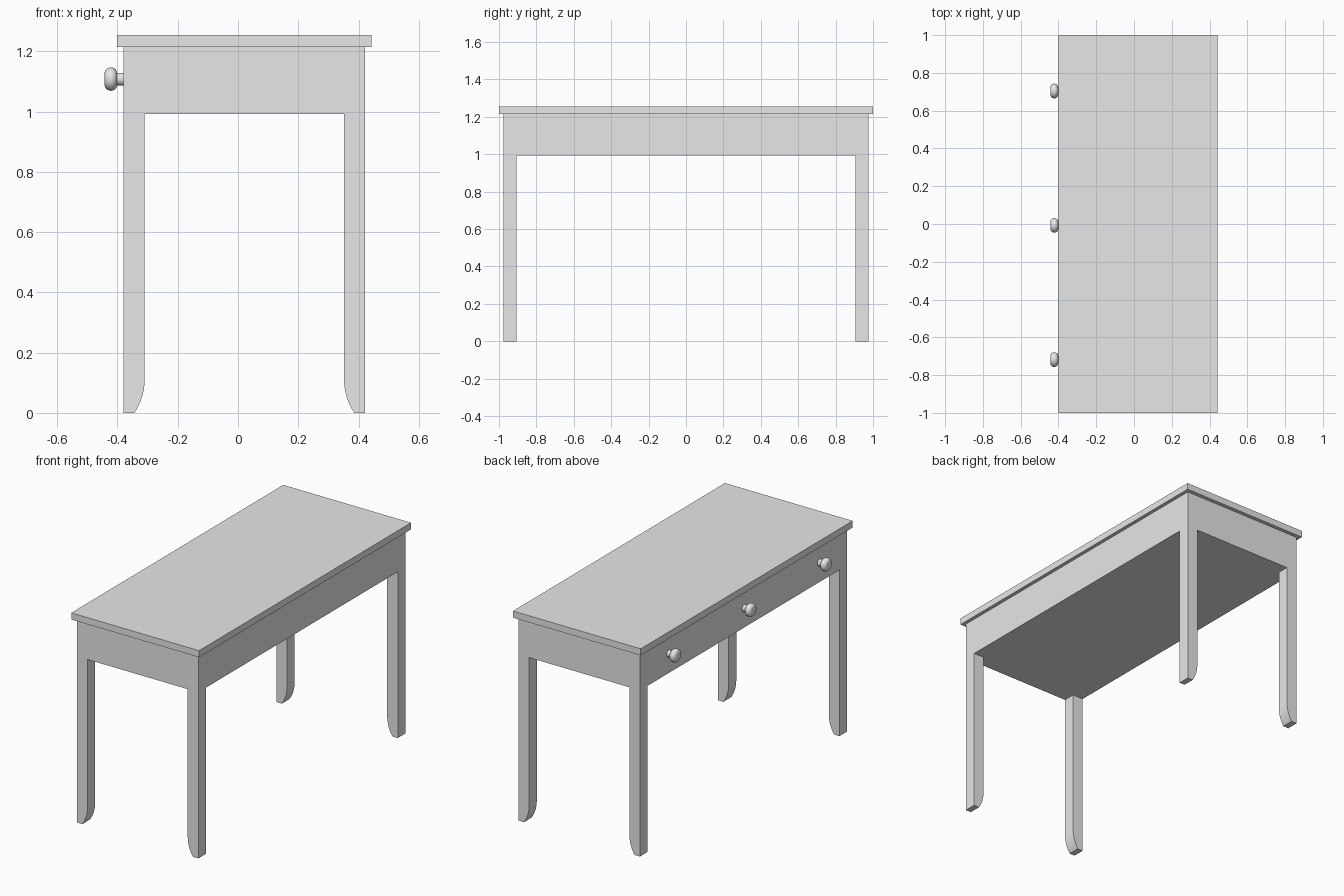
import bpy, bmesh, math
from mathutils import Matrix

if "Cube" in bpy.data.objects:
    bpy.data.objects.remove(bpy.data.objects["Cube"])

grey = bpy.data.materials.new("plain_grey")
grey.diffuse_color = (0.8, 0.8, 0.8, 1)
grey.use_nodes = True
grey.node_tree.nodes["Principled BSDF"].inputs["Base Color"].default_value = grey.diffuse_color

CX = 0.021                 # centre of the table body in x
HALF_X, HALF_Y = 0.401, 0.977
APRON_Z, TOP_Z, HEIGHT = 0.992, 1.215, 1.255


def finish(name, bm):
    bmesh.ops.recalc_face_normals(bm, faces=bm.faces)
    mesh = bpy.data.meshes.new(name)
    bm.to_mesh(mesh)
    bm.free()
    mesh.materials.append(grey)
    obj = bpy.data.objects.new(name, mesh)
    bpy.context.collection.objects.link(obj)
    return obj


def box(name, x0, x1, y0, y1, z0, z1):
    bm = bmesh.new()
    bmesh.ops.create_cube(bm, size=1)
    bmesh.ops.scale(bm, vec=(x1 - x0, y1 - y0, z1 - z0), verts=bm.verts)
    bmesh.ops.translate(bm, vec=((x0 + x1) / 2, (y0 + y1) / 2, (z0 + z1) / 2), verts=bm.verts)
    return finish(name, bm)


# Table top and solid drawer body
box("table_top", CX - 0.422, CX + 0.422, -1, 1, TOP_Z, HEIGHT)
box("drawer_body", CX - HALF_X, CX + HALF_X, -HALF_Y, HALF_Y, APRON_Z, TOP_Z)


# Leg: straight outside, inner side curving in to a narrow foot
def leg(name, sx, sy):
    width, depth, radius, sweep = 0.07, 0.072, 0.195, math.radians(34.4)
    profile = [(0, APRON_Z), (0, 0)]
    for i in range(9):
        a = sweep * (1 - i / 8)
        profile.append((width - radius * (1 - math.cos(a)),
                        radius * (math.sin(sweep) - math.sin(a))))
    profile.append((width, APRON_Z))
    bm = bmesh.new()
    face = bm.faces.new([bm.verts.new((CX + sx * (HALF_X - u), sy * HALF_Y, z))
                         for u, z in profile])
    ext = bmesh.ops.extrude_face_region(bm, geom=[face], use_keep_orig=True)
    moved = [v for v in ext["geom"] if isinstance(v, bmesh.types.BMVert)]
    bmesh.ops.translate(bm, vec=(0, -sy * depth, 0), verts=moved)
    finish(name, bm)


for sx, x_name in ((-1, "left"), (1, "right")):
    for sy, y_name in ((-1, "front"), (1, "back")):
        leg(f"{y_name}_{x_name}_leg", sx, sy)


# Knob: lathed stem and a flat head with a round rim
def knob(name, y):
    x0, r = CX - HALF_X, 0.021
    profile = [(x0, r), (x0 - r, r)]
    for i in range(13):
        a = math.pi * i / 12
        profile.append((x0 - 2 * r + r * math.cos(a), 0.018 + r * math.sin(a)))
    profile.append((x0 - 3 * r, 0))
    bm = bmesh.new()
    verts = [bm.verts.new((x, 0, rad)) for x, rad in profile]
    edges = [bm.edges.new(pair) for pair in zip(verts, verts[1:])]
    bmesh.ops.spin(bm, geom=verts + edges, cent=(0, 0, 0), axis=(1, 0, 0),
                   angle=math.tau, steps=32)
    bmesh.ops.remove_doubles(bm, verts=bm.verts, dist=0.0001)
    bmesh.ops.transform(bm, matrix=Matrix.Translation((0, y, 1.108)), verts=bm.verts)
    obj = finish(name, bm)
    bpy.ops.object.select_all(action='DESELECT')
    obj.select_set(True)
    bpy.context.view_layer.objects.active = obj
    bpy.ops.object.shade_smooth_by_angle(angle=math.radians(40))


for i in (-1, 0, 1):
    knob(f"drawer_knob_{i + 2}", -0.007 + 0.711 * i)
